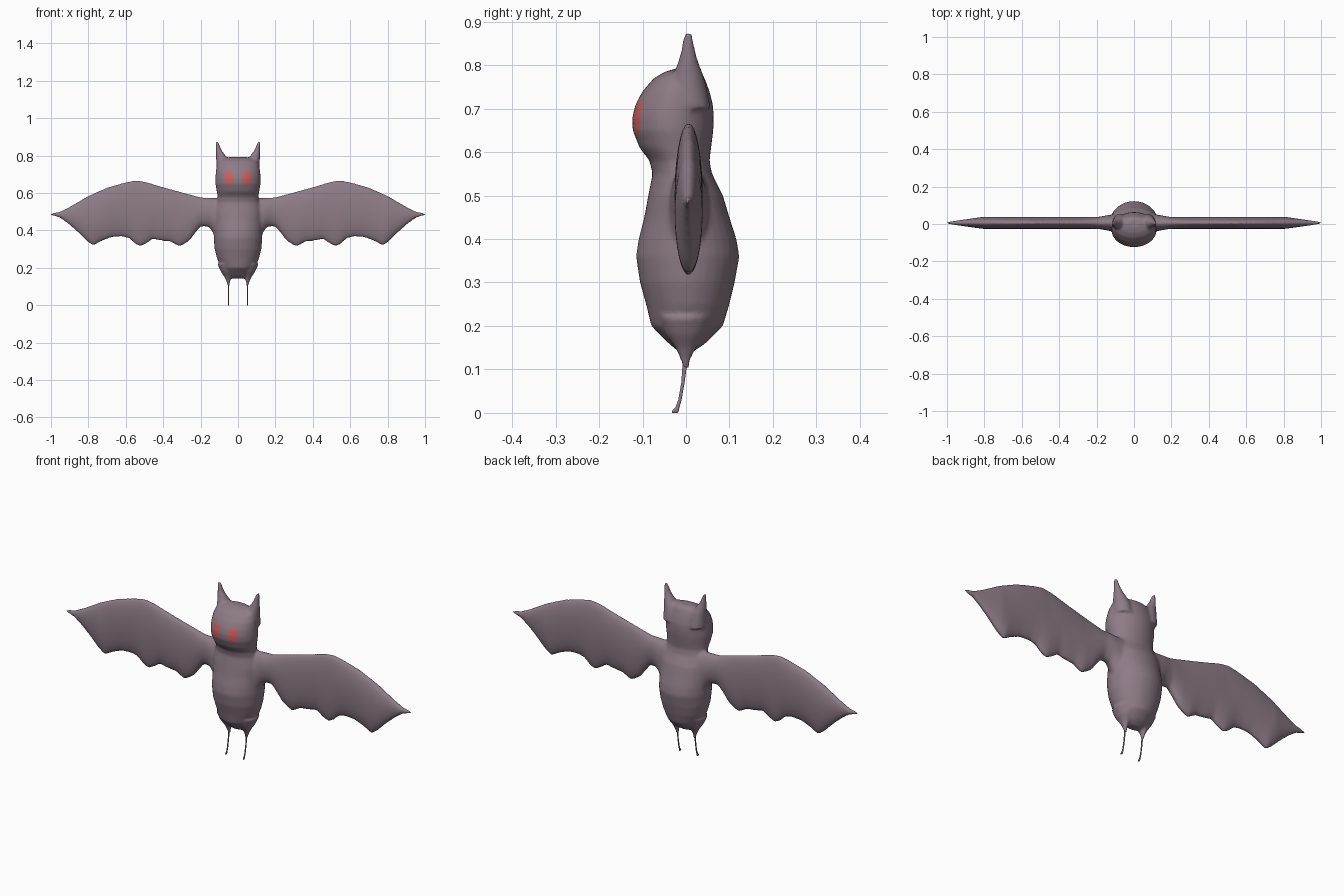
import bpy, bmesh, math
from mathutils import Vector

cube = bpy.data.objects.get("Cube")
if cube:
    bpy.data.objects.remove(cube, do_unlink=True)


def material(name, color):
    mat = bpy.data.materials.new(name)
    mat.use_nodes = True
    mat.diffuse_color = color
    bsdf = mat.node_tree.nodes["Principled BSDF"]
    bsdf.inputs["Base Color"].default_value = color
    bsdf.inputs["Roughness"].default_value = 0.8
    return mat


FUR = material("mauve_fur", (0.27, 0.20, 0.245, 1))
EYE = material("red_eye", (0.60, 0.12, 0.11, 1))


def loft(bm, rings, u, v, sides=32):
    """Skin elliptical rings given as (centre, radius along u, radius along v)."""
    u, v = Vector(u), Vector(v)
    loops = []
    for centre, ru, rv in rings:
        angles = [math.tau * i / sides for i in range(sides)]
        loops.append([bm.verts.new(Vector(centre) + u * ru * math.cos(a) + v * rv * math.sin(a))
                      for a in angles])
    faces = [bm.faces.new(loops[0]), bm.faces.new(loops[-1])]
    for a, b in zip(loops, loops[1:]):
        for i in range(sides):
            j = (i + 1) % sides
            faces.append(bm.faces.new((a[i], a[j], b[j], b[i])))
    bmesh.ops.recalc_face_normals(bm, faces=faces)


def sample(points, x):
    """Linear interpolation along an outline."""
    for (x0, z0), (x1, z1) in zip(points, points[1:]):
        if x <= x1:
            return z0 + (z1 - z0) * (x - x0) / (x1 - x0)
    return points[-1][1]


def make_object(name, bm, mats):
    mesh = bpy.data.meshes.new(name)
    bm.to_mesh(mesh)
    bm.free()
    obj = bpy.data.objects.new(name, mesh)
    bpy.context.collection.objects.link(obj)
    for mat in mats:
        mesh.materials.append(mat)
    return obj


X, Y, Z = (1, 0, 0), (0, 1, 0), (0, 0, 1)
bm = bmesh.new()

# Torso and head: height, half width, front, back
BODY = [(.143, .04, -.02, .02), (.16, .065, -.04, .045), (.2, .09, -.08, .085),
        (.25, .112, -.092, .1), (.3, .125, -.106, .112), (.36, .13, -.115, .123),
        (.4, .13, -.109, .116), (.45, .13, -.096, .1), (.5, .13, -.087, .085),
        (.55, .114, -.077, .06), (.58, .109, -.084, .054), (.61, .114, -.107, .058),
        (.65, .121, -.123, .063), (.68, .121, -.124, .064), (.71, .119, -.116, .062),
        (.74, .115, -.1, .054), (.77, .105, -.074, .043), (.785, .085, -.048, .035),
        (.793, .04, -.02, .02)]
loft(bm, [((0, (f + b) / 2, z), w, (b - f) / 2) for z, w, f, b in BODY], X, Y)

# Wing outlines: upper and lower edges
UPPER = [(0, .57), (.1, .572), (.2, .577), (.3, .605), (.4, .632), (.5, .662), (.55, .668),
         (.6, .658), (.7, .63), (.8, .585), (.9, .527), (.95, .502), (1.003, .491)]
LOWER = [(0, .35), (.12, .36), (.14, .4), (.16, .422), (.2, .422), (.23, .385), (.26, .345),
         (.29, .325), (.315, .314), (.36, .34), (.41, .345), (.455, .355), (.49, .33),
         (.523, .314), (.55, .328), (.58, .357), (.62, .368), (.68, .363), (.73, .343),
         (.775, .318), (.81, .345), (.85, .385), (.9, .43), (.95, .467), (1.003, .483)]
STATIONS = 90

for side in (-1, 1):
    # Wing membrane, thickening into the shoulder
    rings = []
    for i in range(STATIONS + 1):
        x = .06 + (1.003 - .06) * i / STATIONS
        top, low = sample(UPPER, x), sample(LOWER, x)
        thick = .032 * min(1, .15 + (1.003 - x) / .23) + .035 * max(0, 1 - x / .19)
        rings.append(((side * x, .006, (top + low) / 2), (top - low) / 2, thick))
    loft(bm, rings, Z, Y)

    # Ear
    ear = [(.7, .07, .046, .052), (.75, .074, .042, .042), (.78, .084, .033, .034),
           (.805, .094, .024, .024), (.83, .103, .015, .017), (.875, .113, .006, .009)]
    loft(bm, [((side * x, .005, z), rx, ry) for z, x, rx, ry in ear], X, Y)

    # Thigh
    thigh = [(.22, .06, .05, .06), (.18, .058, .034, .045), (.15, .054, .018, .024),
             (.125, .052, .009, .013), (.1, .05, .005, .007)]
    loft(bm, [((side * x, -.001, z), rx, ry) for z, x, rx, ry in thigh], X, Y)

# Fuse everything into one continuous skin
body = make_object("bat_body", bm, [FUR, EYE])
bpy.context.view_layer.objects.active = body
body.select_set(True)
fuse = body.modifiers.new("fuse", 'REMESH')
fuse.mode = 'VOXEL'
fuse.voxel_size = .0065
soften = body.modifiers.new("soften", 'SMOOTH')
soften.factor = .5
soften.iterations = 5
for mod in (fuse, soften):
    bpy.ops.object.modifier_apply(modifier=mod.name)

# Red eyes on the front of the face
for poly in body.data.polygons:
    c = poly.center
    spot = ((abs(c.x) - .048) / .025) ** 2 + ((c.z - .68) / .042) ** 2
    poly.material_index = int(c.y < -.05 and spot < 1)
    poly.use_smooth = True

# Thin shanks ending in small forward feet
SHANK = [(.14, -.001, .005), (.1, -.004, .005), (.07, -.007, .004), (.03, -.014, .004),
         (.012, -.02, .005), (.005, -.024, .008), (0, -.026, .007)]
for label, side in (("left", 1), ("right", -1)):
    bm = bmesh.new()
    loft(bm, [((side * .051, y, z), .0028, ry) for z, y, ry in SHANK], X, Y, 10)
    leg = make_object(label + "_leg", bm, [FUR])
    for poly in leg.data.polygons:
        poly.use_smooth = True
